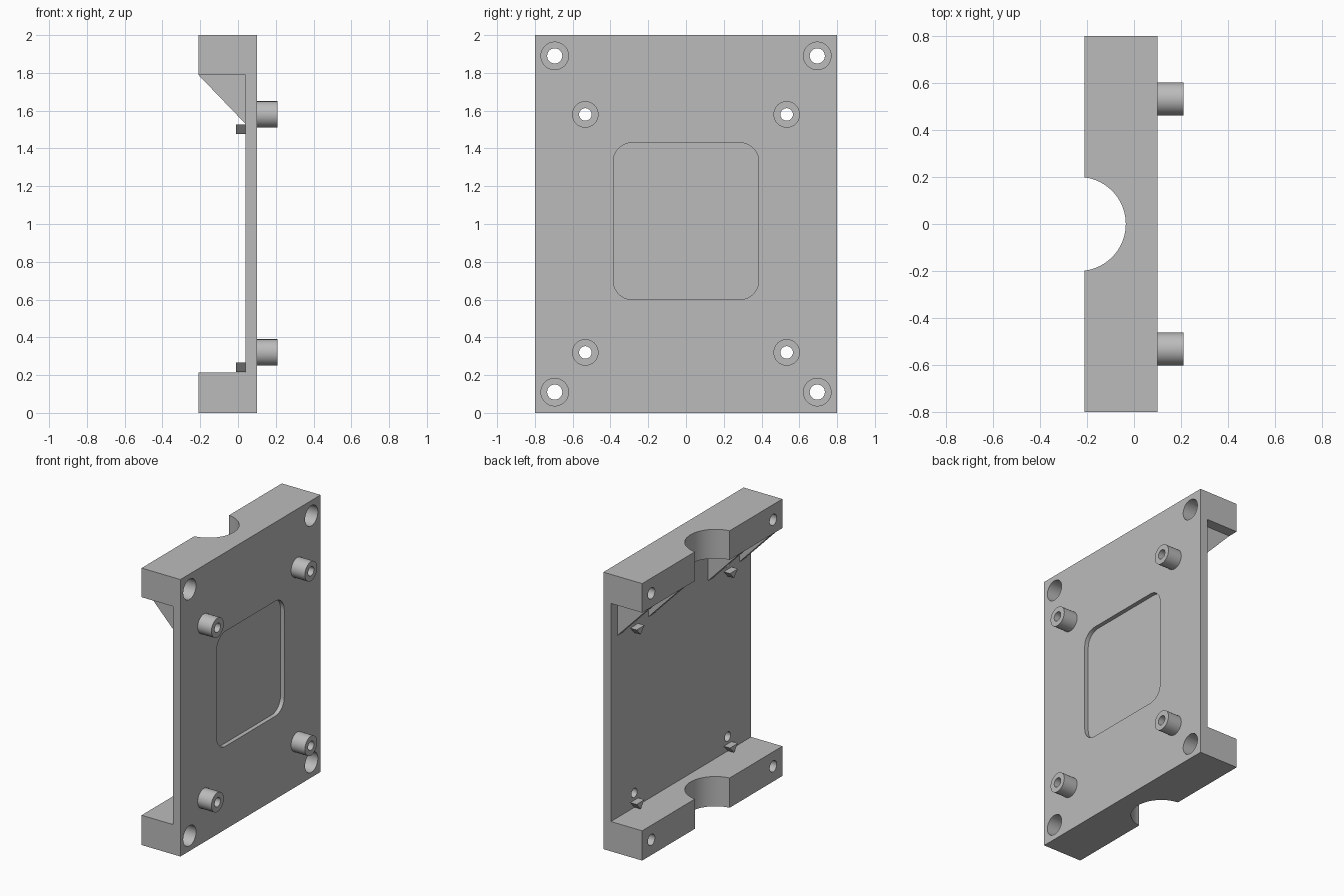
import bpy, bmesh, math
from mathutils import Matrix

cube = bpy.data.objects.get("Cube")
if cube:
    bpy.data.objects.remove(cube, do_unlink=True)

GREY = 0.5
mat = bpy.data.materials.new("plain grey")
mat.use_nodes = True
mat.diffuse_color = (GREY, GREY, GREY, 1)
mat.node_tree.nodes["Principled BSDF"].inputs["Base Color"].default_value = (GREY, GREY, GREY, 1)


def finish(name, bm):
    bmesh.ops.recalc_face_normals(bm, faces=bm.faces)
    mesh = bpy.data.meshes.new(name)
    bm.to_mesh(mesh)
    bm.free()
    mesh.materials.append(mat)
    ob = bpy.data.objects.new(name, mesh)
    bpy.context.collection.objects.link(ob)
    return ob


def prism(name, points, offset):
    """Extrude a closed outline of 3D points by an offset."""
    bm = bmesh.new()
    face = bm.faces.new([bm.verts.new(p) for p in points])
    out = bmesh.ops.extrude_face_region(bm, geom=[face])
    moved = [v for v in out["geom"] if isinstance(v, bmesh.types.BMVert)]
    bmesh.ops.translate(bm, verts=moved, vec=offset)
    return finish(name, bm)


def rod(name, x0, x1, y, z, radius):
    """Cylinder lying along x."""
    bm = bmesh.new()
    place = Matrix.Translation(((x0 + x1) / 2, y, z)) @ Matrix.Rotation(math.pi / 2, 4, 'Y')
    bmesh.ops.create_cone(bm, cap_ends=True, segments=48, radius1=radius,
                          radius2=radius, depth=x1 - x0, matrix=place)
    return finish(name, bm)


def cut(ob, cutter):
    """Subtract a cutter and discard it."""
    mod = ob.modifiers.new("cut", 'BOOLEAN')
    mod.operation, mod.solver, mod.object = 'DIFFERENCE', 'EXACT', cutter
    cutter.hide_render = True
    bpy.context.view_layer.objects.active = ob
    bpy.ops.object.modifier_apply(modifier=mod.name)
    bpy.data.objects.remove(cutter, do_unlink=True)


BACK, INNER, FACE = -0.21, 0.04, 0.10
SHELF, LEDGE = 0.215, 1.79
HALF = 0.8
parts = []

# Channel-shaped body: plate with a block at each end
outline = [(FACE, 0), (FACE, 2), (BACK, 2), (BACK, LEDGE),
           (INNER, LEDGE), (INNER, SHELF), (BACK, SHELF), (BACK, 0)]
body = prism("mounting_plate", [(x, -HALF, z) for x, z in outline], (0, 2 * HALF, 0))
parts.append(body)

# Round notch through both end blocks
bm = bmesh.new()
bmesh.ops.create_cone(bm, cap_ends=True, segments=96, radius1=0.2, radius2=0.2,
                      depth=3, matrix=Matrix.Translation((-0.235, 0, 1)))
cut(body, finish("notch_cutter", bm))

# Shallow rounded recess on the plate face
radius, steps = 0.1, 10
corners = [(0.285, 1.33), (-0.285, 1.33), (-0.285, 0.7), (0.285, 0.7)]
loop = []
for i, (cy, cz) in enumerate(corners):
    for s in range(steps + 1):
        a = math.pi / 2 * (i + s / steps)
        loop.append((FACE - 0.03, cy + radius * math.cos(a), cz + radius * math.sin(a)))
cut(body, prism("recess_cutter", loop, (0.1, 0, 0)))

for side, sy in (("left", 1), ("right", -1)):
    # Counterbored corner screw holes
    for z in (0.11, 1.89):
        cut(body, rod("screw_cutter", -0.5, 0.5, sy * 0.695, z, 0.04))
        cut(body, rod("bore_cutter", -0.1, 0.5, sy * 0.695, z, 0.073))

    # Drilled standoffs with a pointed rest behind each one
    for level, z in (("lower", 0.32), ("upper", 1.58)):
        y = sy * 0.533
        cut(body, rod("drill_cutter", 0, 0.5, y, z, 0.033))
        boss = rod(f"standoff_{level}_{side}", FACE, 0.21, y, z, 0.07)
        cut(boss, rod("drill_cutter", 0, 0.5, y, z, 0.033))
        parts.append(boss)
        tip = [(INNER, y - 0.045, z - 0.053), (INNER, y + 0.045, z - 0.053),
               (INNER, y, z - 0.103)]
        parts.append(prism(f"nut_rest_{level}_{side}", tip, (-0.05, 0, 0)))

    # Triangular ribs under the top block
    for place, y in (("inner", 0.34), ("outer", 0.695)):
        tri = [(BACK, LEDGE), (INNER, LEDGE), (INNER, 1.53)]
        parts.append(prism(f"rib_{place}_{side}",
                           [(x, sy * y - 0.03, z) for x, z in tri], (0, 0.06, 0)))

bpy.ops.object.select_all(action='DESELECT')
for ob in parts:
    ob.select_set(True)
bpy.context.view_layer.objects.active = body
bpy.ops.object.shade_smooth_by_angle(angle=math.radians(30))
